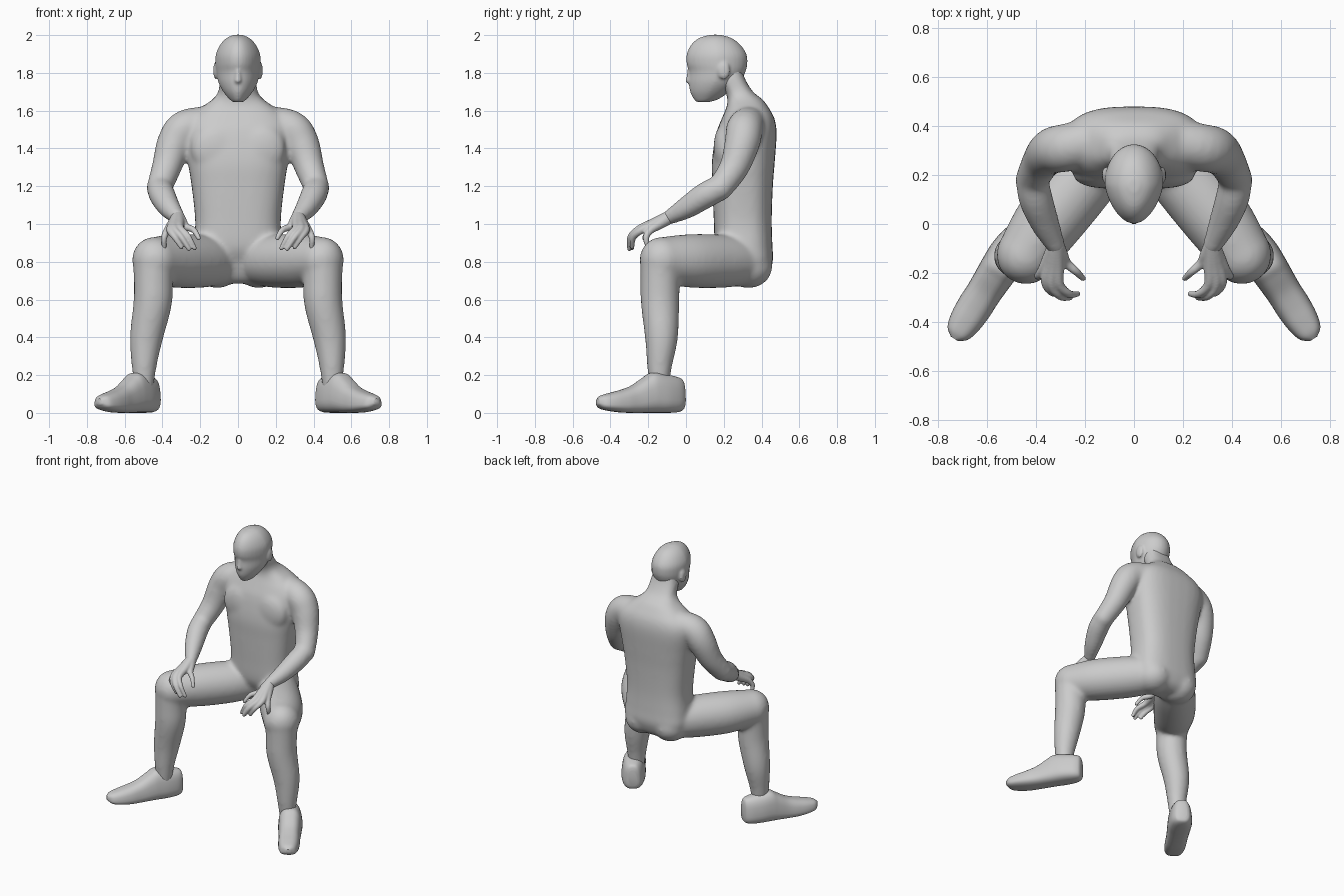
import bpy, bmesh, math
from mathutils import Vector, Matrix

if "Cube" in bpy.data.objects:
    bpy.data.objects.remove(bpy.data.objects["Cube"])


def spline(keys, steps=5):
    """Catmull-Rom through 4-number keys."""
    p = [Vector(k) for k in keys]
    p = [p[0]] + p + [p[-1]]
    out = []
    for i in range(1, len(p) - 2):
        a, b, c, d = p[i - 1:i + 3]
        for s in range(steps):
            t = s / steps
            out.append(0.5 * (2 * b + (c - a) * t + (2 * a - 5 * b + 4 * c - d) * t * t
                              + (3 * b - a - 3 * c + d) * t ** 3))
    return out + [p[-2]]


def loft(bm, rings):
    """Skin a list of closed rings and cap both ends."""
    vs = [[bm.verts.new(co) for co in r] for r in rings]
    n = len(vs[0])
    for a, b in zip(vs, vs[1:]):
        for i in range(n):
            j = (i + 1) % n
            bm.faces.new((a[i], a[j], b[j], b[i]))
    bm.faces.new(vs[0])
    bm.faces.new(vs[-1])


def oval(power, n=32):
    """Unit superellipse points."""
    for i in range(n):
        a = 2 * math.pi * i / n
        c, s = math.cos(a), math.sin(a)
        yield (math.copysign(abs(c) ** (2 / power), c),
               math.copysign(abs(s) ** (2 / power), s))


def ball(bm, co, size):
    m = Matrix.Translation(co) @ Matrix.Diagonal((*size, 1))
    bmesh.ops.create_uvsphere(bm, u_segments=24, v_segments=16, radius=1, matrix=m)


def tube(bm, keys, side=1):
    """Round limb through (x, y, z, radius) keys with domed ends."""
    pts = spline([(k[0] * side, *k[1:]) for k in keys])
    rings = []
    for i, p in enumerate(pts):
        t = (pts[min(i + 1, len(pts) - 1)].xyz - pts[max(i - 1, 0)].xyz).normalized()
        u = t.cross(Vector((1, 0, 0))).normalized()
        v = t.cross(u)
        rings.append([p.xyz + (u * c + v * s) * p.w for c, s in oval(2, 24)])
    loft(bm, rings)
    for p in (pts[0], pts[-1]):
        ball(bm, p.xyz, (p.w,) * 3)


def stack(bm, keys, power, taper=0.0):
    """Upright form from (z, half width, front y, back y) keys; taper narrows the front."""
    rings = []
    for z, w, f, b in spline(keys):
        rings.append([(w * c * (1 - taper * max(0, -s)), (f + b) / 2 + (b - f) / 2 * s, z)
                      for c, s in oval(power)])
    loft(bm, rings)


def finish(bm, name, voxel=None, smooth=0, mirror=False):
    bmesh.ops.recalc_face_normals(bm, faces=bm.faces)
    me = bpy.data.meshes.new(name)
    bm.to_mesh(me)
    bm.free()
    ob = bpy.data.objects.new(name, me)
    bpy.context.collection.objects.link(ob)
    bpy.context.view_layer.objects.active = ob
    for o in bpy.context.selected_objects:
        o.select_set(False)
    ob.select_set(True)
    bpy.ops.object.shade_smooth()
    if voxel:
        m = ob.modifiers.new("merge", 'REMESH')
        m.mode, m.voxel_size, m.use_smooth_shade = 'VOXEL', voxel, True
    if smooth:
        m = ob.modifiers.new("soften", 'SMOOTH')
        m.factor, m.iterations = 0.5, smooth
    if mirror:
        ob.modifiers.new("mirror", 'MIRROR')
    return ob


# Body: torso, neck, arms and legs merged into one skin
bm = bmesh.new()
stack(bm, [(0.685, .14, .26, .38), (0.72, .20, .225, .43), (0.80, .235, .19, .46),
           (0.88, .235, .155, .458), (1.02, .227, .147, .454), (1.2, .246, .14, .46),
           (1.33, .266, .137, .470), (1.48, .285, .16, .48), (1.56, .26, .19, .468),
           (1.62, .19, .215, .435), (1.66, .135, .22, .405), (1.70, .105, .208, .355),
           (1.77, .097, .17, .312), (1.84, .085, .16, .29)], 2.7)
for s in (1, -1):
    ball(bm, (s * .11, .33, .775), (.122, .128, .115))       # buttock
    ball(bm, (s * .12, .2, 1.40), (.13, .055, .13))          # chest muscle
    tube(bm, [(.14, .345, 1.535, .09), (.275, .312, 1.508, .098), (.335, .298, 1.43, .094),
              (.378, .255, 1.3, .079), (.417, .18, 1.19, .068)], s)
    tube(bm, [(.415, .175, 1.19, .068), (.40, .10, 1.15, .07), (.362, 0, 1.085, .059),
              (.318, -.09, 1.035, .04)], s)
    tube(bm, [(.13, .28, .803, .132), (.21, .18, .803, .142), (.34, .02, .805, .142),
              (.44, -.125, .81, .122)], s)
    tube(bm, [(.447, -.132, .82, .11), (.448, -.137, .7, .104), (.452, -.137, .58, .102),
              (.485, -.13, .4, .088), (.497, -.14, .25, .067), (.498, -.142, .14, .052)], s)
finish(bm, "body", 0.012, 16)

# Head with nose and ears
bm = bmesh.new()
stack(bm, [(1.645, .025, .058, .12), (1.66, .045, .042, .17), (1.70, .078, .022, .23),
           (1.75, .104, .015, .285), (1.805, .115, .016, .315), (1.85, .12, .003, .325),
           (1.90, .117, .004, .32), (1.95, .094, .028, .287), (1.985, .060, .07, .24),
           (2.002, .02, .13, .18)], 2.0, 0.2)
tube(bm, [(0, .02, 1.83, .010), (0, .017, 1.79, .013), (0, .014, 1.76, .017)])
for s in (1, -1):
    ball(bm, (s * .118, .20, 1.812), (.013, .033, .046))
finish(bm, "head", 0.008, 6)

# Hands: each finger runs from wrist through knuckle to tip
fingers = [
    [(.375, -.19, .965), (.392, -.212, .925), (.39, -.20, .875)],
    [(.36, -.235, .968), (.335, -.278, .93), (.30, -.285, .878)],
    [(.335, -.25, .972), (.30, -.295, .93), (.26, -.30, .868)],
    [(.305, -.245, .975), (.265, -.285, .935), (.23, -.285, .872)],
    [(.275, -.16, .985), (.235, -.195, .968), (.208, -.222, .925)],
]
bm = bmesh.new()
for k, m, t in fingers:
    mid = [.318 * .5 + k[0] * .5, -.09 * .5 + k[1] * .5, 1.035 * .5 + k[2] * .5]
    tube(bm, [(.318, -.09, 1.035, .036), (*mid, .028), (*k, .020), (*m, .016), (*t, .012)])
finish(bm, "hands", 0.006, 3, True)

# Shoes: (distance from heel, half width, bottom z, top z) swept toward the toe
bm = bmesh.new()
heel, way = Vector((.446, -.02, 0)), Vector((.54, -.842, 0))
across = Vector((.842, .54, 0))
rings = []
for d, w, lo, hi in spline([(0, .03, .035, .15), (.012, .05, .012, .18), (.05, .068, .002, .193),
                            (.12, .078, 0, .205), (.19, .077, 0, .212), (.24, .074, 0, .185),
                            (.31, .07, .0, .145), (.38, .07, .002, .122), (.45, .064, .010, .106),
                            (.505, .048, .022, .092), (.532, .016, .045, .075)]):
    # the upper leans in toward the ankle above a wider sole
    rings.append([heel + way * d + across * (w * c * (1 - .14 * s))
                  + Vector((0, 0, (lo + hi) / 2 + (hi - lo) / 2 * s)) for c, s in oval(2.8)])
loft(bm, rings)
finish(bm, "shoes", mirror=True)
bpy.ops.object.shade_smooth_by_angle(angle=math.radians(50))
